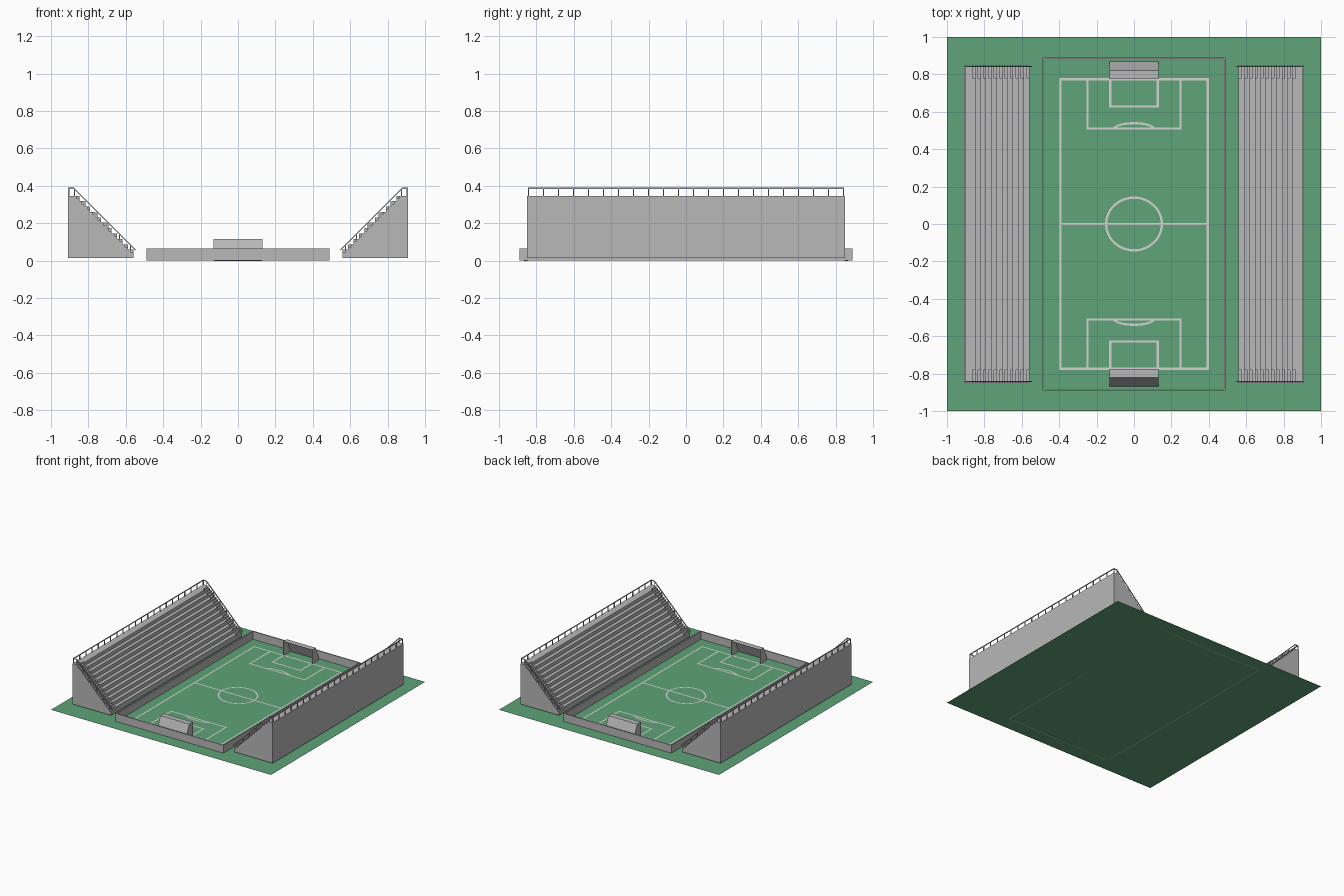
import bpy, bmesh, math
from mathutils import Vector

if "Cube" in bpy.data.objects:
    bpy.data.objects.remove(bpy.data.objects["Cube"])


def mat(name, col):
    m = bpy.data.materials.new(name)
    m.diffuse_color = (*col, 1)
    m.use_nodes = True
    m.node_tree.nodes["Principled BSDF"].inputs["Base Color"].default_value = m.diffuse_color
    return m


GRASS = mat("grass green", (0.115, 0.37, 0.19))
GREY = mat("concrete grey", (0.48, 0.48, 0.48))
WHITE = mat("line white", (0.66, 0.66, 0.65))


def finish(name, bm, material, fix=True):
    if fix:
        bmesh.ops.recalc_face_normals(bm, faces=bm.faces)
    me = bpy.data.meshes.new(name)
    bm.to_mesh(me)
    bm.free()
    me.materials.append(material)
    ob = bpy.data.objects.new(name, me)
    bpy.context.collection.objects.link(ob)
    return ob


def mirror(ob, x=False, y=False):
    m = ob.modifiers.new("mirror", 'MIRROR')
    m.use_axis = (x, y, False)
    m.use_clip = False
    m.use_mirror_merge = False


def box(bm, x0, x1, y0, y1, z0, z1):
    vs = bmesh.ops.create_cube(bm, size=1)["verts"]
    for v in vs:
        v.co = Vector((x1 if v.co.x > 0 else x0,
                       y1 if v.co.y > 0 else y0,
                       z1 if v.co.z > 0 else z0))


def quad(bm, x0, x1, y0, y1, z):
    bm.faces.new([bm.verts.new(p) for p in
                  ((x0, y0, z), (x1, y0, z), (x1, y1, z), (x0, y1, z))])


def bar(bm, a, b, r):
    # square bar between two points
    a, b = Vector(a), Vector(b)
    d = b - a
    rot = d.to_track_quat('Z', 'Y').to_matrix()
    for v in bmesh.ops.create_cube(bm, size=1)["verts"]:
        v.co = (a + b) / 2 + rot @ Vector((v.co.x * 2 * r, v.co.y * 2 * r, v.co.z * d.length))


def extrude_y(bm, prof, y0, y1):
    # closed (x, z) profile swept along y
    f = bm.faces.new([bm.verts.new((x, y0, z)) for x, z in prof])
    ext = bmesh.ops.extrude_face_region(bm, geom=[f])["geom"]
    bmesh.ops.translate(bm, vec=(0, y1 - y0, 0),
                        verts=[g for g in ext if isinstance(g, bmesh.types.BMVert)])


# grass base
bm = bmesh.new()
quad(bm, -1, 1, -1, 1, 0)
finish("grass_base", bm, GRASS, False)

# painted pitch lines
Z, W = 0.003, 0.012


def frame(bm, x0, x1, y0, y1):
    quad(bm, x0, x0 + W, y0, y1, Z)
    quad(bm, x1 - W, x1, y0, y1, Z)
    quad(bm, x0 + W, x1 - W, y0, y0 + W, Z)
    quad(bm, x0 + W, x1 - W, y1 - W, y1, Z)


def arc(bm, cy, rx, ry, a0, a1, n):
    rows = []
    for i in range(n + 1):
        t = a0 + (a1 - a0) * i / n
        c, s = math.cos(t), math.sin(t)
        rows.append([bm.verts.new(((rx - k) * c, cy + (ry - k) * s, Z)) for k in (0, W)])
    for (a, b), (c, d) in zip(rows, rows[1:]):
        f = bm.faces.new((a, c, d, b))
        f.normal_update()
        if f.normal.z < 0:
            f.normal_flip()


bm = bmesh.new()
frame(bm, -0.40, 0.40, -0.78, 0.78)
quad(bm, -0.39, 0.39, -W / 2, W / 2, Z)
arc(bm, 0, 0.155, 0.147, 0, 2 * math.pi, 48)
for s in (1, -1):
    for hx, y in ((0.255, 0.505), (0.133, 0.622)):
        frame(bm, -hx, hx, *sorted((s * y, s * 0.78)))
    arc(bm, s * 0.505, 0.115, 0.04, 0, s * math.pi, 16)
finish("pitch_lines", bm, WHITE, False)

# low wall round the pitch
bm = bmesh.new()
X, Y, T, H = 0.49, 0.89, 0.009, 0.065
for s in (1, -1):
    box(bm, *sorted((s * X, s * (X - T))), -Y, Y, 0, H)
    box(bm, -X + T, X - T, *sorted((s * Y, s * (Y - T))), 0, H)
finish("pitch_wall", bm, GREY)

# goals: thin shell with roof, sloping back and side panels, open to the pitch
bm = bmesh.new()
prof = [(0.775, 0.0), (0.775, 0.115), (0.82, 0.115), (0.867, 0.0)]
L, R = [[bm.verts.new((x, y, z)) for y, z in prof] for x in (-0.13, 0.13)]
bm.faces.new(L)
bm.faces.new(R[::-1])
for i in (1, 2):
    bm.faces.new((L[i], R[i], R[i + 1], L[i + 1]))
goal = finish("goal", bm, GREY)
sol = goal.modifiers.new("shell", 'SOLIDIFY')
sol.thickness = 0.004
sol.offset = 0
mirror(goal, y=True)

# grandstand: coarse seating steps between two fine end stairways
X0, X1, XB = 0.56, 0.877, 0.91
ZB, Z0, Z1 = 0.014, 0.030, 0.347
YS, YE = 0.78, 0.85


def steps(n):
    p = [(XB, ZB), (X0, ZB)]
    d, h = (X1 - X0) / n, (Z1 - Z0) / n
    for i in range(n):
        p += [(X0 + i * d, Z0 + (i + 1) * h), (X0 + (i + 1) * d, Z0 + (i + 1) * h)]
    return p + [(XB, Z1)]


bm = bmesh.new()
extrude_y(bm, steps(11), -YS, YS)
mirror(finish("seating_steps", bm, GREY), x=True)

bm = bmesh.new()
extrude_y(bm, steps(22), YS, YE)
mirror(finish("end_stairs", bm, GREY), x=True, y=True)

# railing along the back edge
RH, r = 0.043, 0.003
top = Z1 + RH - r
bm = bmesh.new()
xr, yr = XB - 0.005, YE - 0.008
bar(bm, (xr, -yr - r, top), (xr, yr + r, top), r)
for i in range(22):
    y = -yr + 2 * yr * i / 21
    bar(bm, (xr, y, Z1 - 0.002), (xr, y, top), r)
mirror(finish("back_railing", bm, GREY), x=True)

# railings down both ends
bm = bmesh.new()
bar(bm, (xr, yr, top), (X1, yr, top), r)
bar(bm, (X1, yr, top), (0.547, yr, top - (X1 - 0.547)), r)
for i in range(6):
    x = X1 - 0.003 - i * 0.06
    zt = top - (X1 - x)
    bar(bm, (x, yr, zt - RH - 0.005), (x, yr, zt), r * 0.8)
mirror(finish("end_railing", bm, GREY), x=True, y=True)
